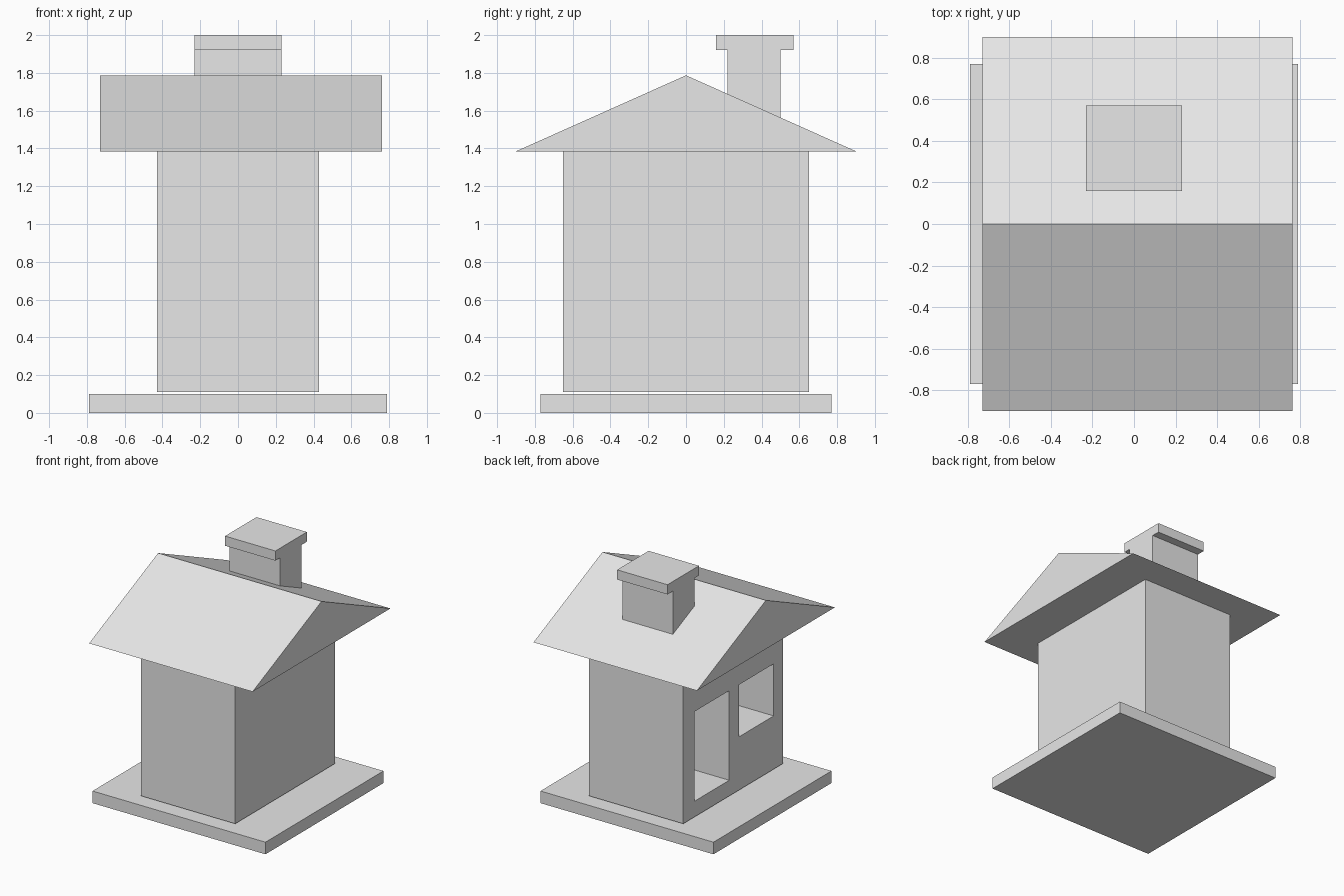
import bpy

if "Cube" in bpy.data.objects:
    bpy.data.objects.remove(bpy.data.objects["Cube"])

# One flat colour for the whole model
grey = bpy.data.materials.new("light grey")
grey.diffuse_color = (0.8, 0.8, 0.8, 1)
grey.use_nodes = True
grey.node_tree.nodes["Principled BSDF"].inputs["Base Color"].default_value = grey.diffuse_color


def make_mesh(name, verts, faces):
    mesh = bpy.data.meshes.new(name)
    mesh.from_pydata(verts, [], faces)
    mesh.materials.append(grey)
    obj = bpy.data.objects.new(name, mesh)
    bpy.context.collection.objects.link(obj)
    return obj


def box(name, xs, ys, zs):
    """Axis-aligned box from its x, y and z ranges."""
    verts = [(x, y, z) for x in xs for y in ys for z in zs]
    faces = [(0, 1, 3, 2), (4, 6, 7, 5), (0, 4, 5, 1),
             (2, 3, 7, 6), (0, 2, 6, 4), (1, 5, 7, 3)]
    return make_mesh(name, verts, faces)


def recess(target, name, ys, zs):
    """Cut a deep rectangular opening into the left wall."""
    cutter = box(name + "_cutter", (-0.6, 0.17), ys, zs)
    cutter.hide_render = True
    cutter.hide_viewport = True
    cutter.display_type = 'WIRE'
    mod = target.modifiers.new(name, 'BOOLEAN')
    mod.operation = 'DIFFERENCE'
    mod.solver = 'EXACT'
    mod.object = cutter


# Base slab
box("base", (-0.79, 0.79), (-0.77, 0.77), (0, 0.10))

# House body with door and window openings
body = box("house_body", (-0.43, 0.43), (-0.65, 0.65), (0.11, 1.385))
recess(body, "door", (0.05, 0.50), (0.24, 0.98))
recess(body, "window", (-0.53, -0.08), (0.55, 0.98))

# Gabled roof: triangular profile swept along x
profile = [(-0.90, 1.385), (0.90, 1.385), (0.0, 1.787)]
make_mesh("roof", [(x, y, z) for x in (-0.73, 0.763) for y, z in profile],
          [(2, 1, 0), (3, 4, 5), (0, 1, 4, 3), (1, 2, 5, 4), (2, 0, 3, 5)])

# Chimney
box("chimney_shaft", (-0.23, 0.23), (0.22, 0.50), (1.50, 1.92))
box("chimney_cap", (-0.23, 0.23), (0.16, 0.57), (1.92, 2.0))
